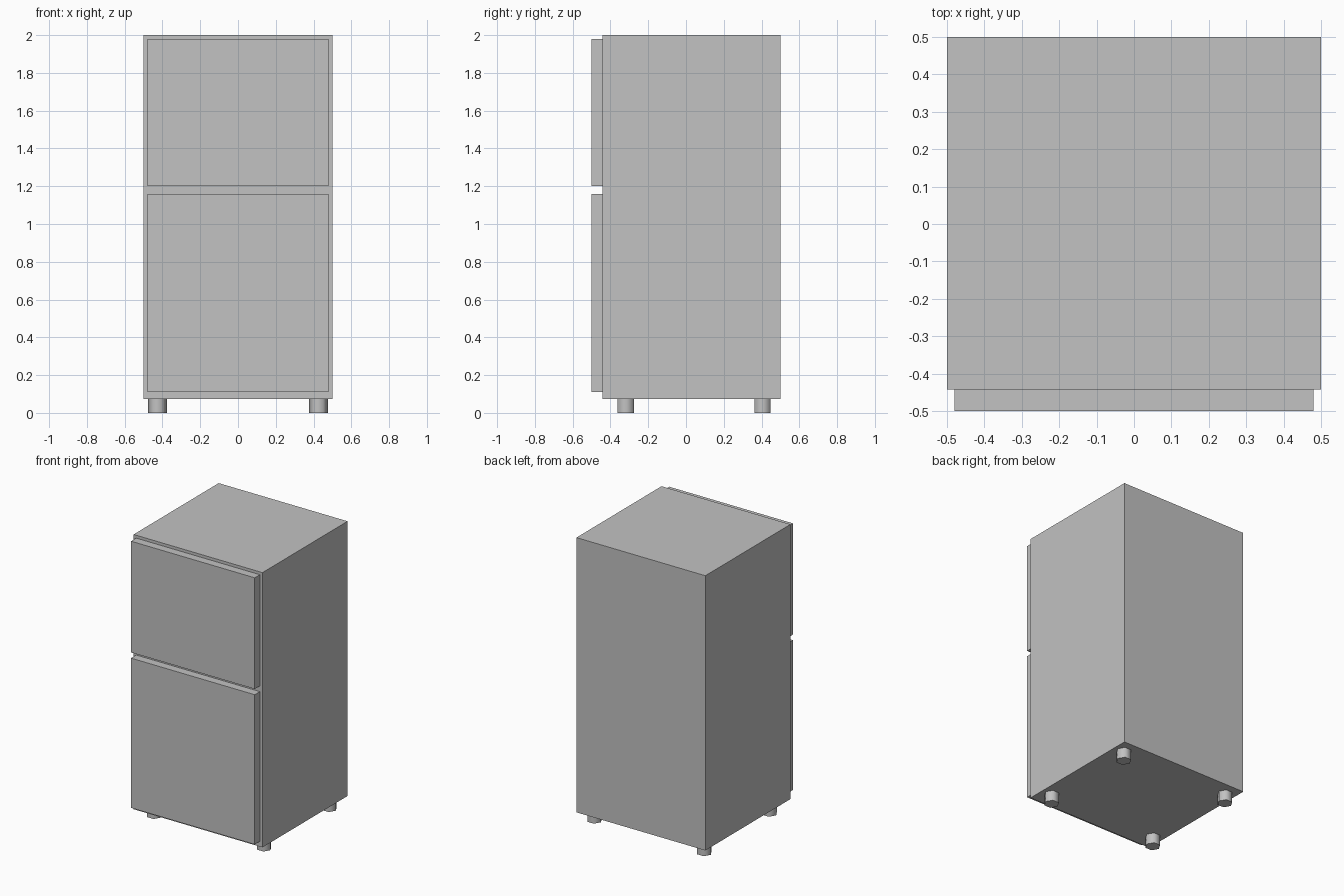
import bpy
from mathutils import Vector

cube = bpy.data.objects.get("Cube")
if cube:
    bpy.data.objects.remove(cube, do_unlink=True)

# Single grey finish
grey = bpy.data.materials.new("light_grey")
grey.use_nodes = True
colour = (0.54, 0.54, 0.54, 1)
grey.diffuse_color = colour
grey.node_tree.nodes["Principled BSDF"].inputs["Base Color"].default_value = colour


def finish(name):
    obj = bpy.context.object
    obj.name = obj.data.name = name
    obj.data.materials.append(grey)
    return obj


def box(name, low, high):
    """Box between two opposite corners."""
    low, high = Vector(low), Vector(high)
    bpy.ops.mesh.primitive_cube_add(size=1, location=(low + high) / 2)
    bpy.context.object.scale = high - low
    bpy.ops.object.transform_apply(location=False, rotation=False, scale=True)
    return finish(name)


BODY_FRONT = -0.443
BODY_BOTTOM = 0.073

# Cabinet
box("cabinet", (-0.5, BODY_FRONT, BODY_BOTTOM), (0.5, 0.5, 2))

# Doors
for name, bottom, top in (("lower_door", 0.11, 1.16), ("upper_door", 1.2, 1.98)):
    box(name, (-0.48, -0.5, bottom), (0.48, BODY_FRONT, top))

# Hexagonal feet, with corners pointing sideways
for side, x in (("right", -0.426), ("left", 0.426)):
    for end, y in (("front", -0.319), ("back", 0.405)):
        bpy.ops.mesh.primitive_cylinder_add(
            vertices=6, radius=0.05, depth=BODY_BOTTOM,
            location=(x, y, BODY_BOTTOM / 2), rotation=(0, 0, 0.5235988))
        finish(f"{end}_{side}_foot")
        bpy.ops.object.shade_smooth_by_angle(angle=1.1)
